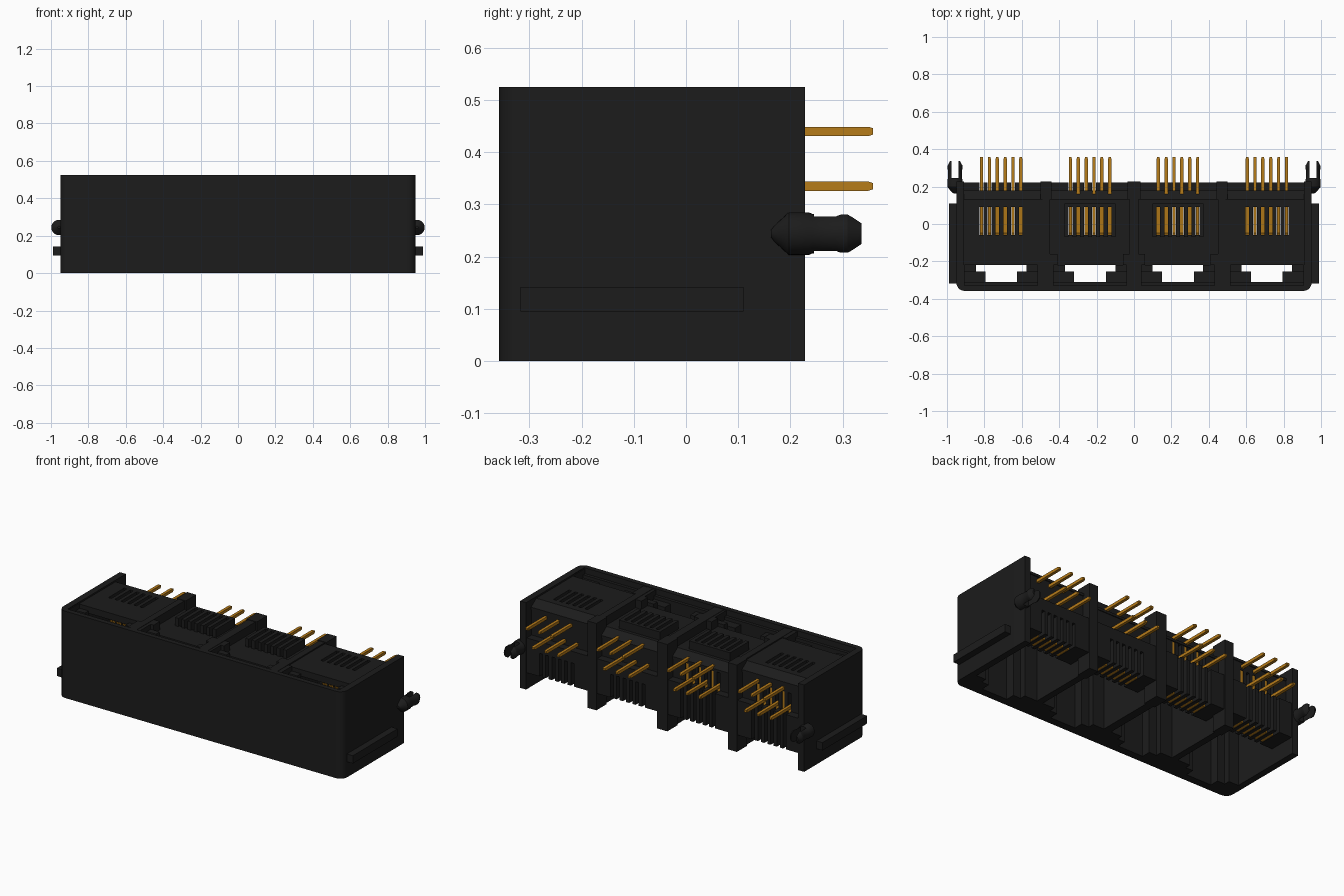
import bpy, bmesh, math
from mathutils import Vector, Matrix

if "Cube" in bpy.data.objects:
    bpy.data.objects.remove(bpy.data.objects["Cube"], do_unlink=True)


def material(name, rgb, rough):
    m = bpy.data.materials.new(name)
    m.use_nodes = True
    m.diffuse_color = (*rgb, 1)
    b = m.node_tree.nodes["Principled BSDF"]
    b.inputs["Base Color"].default_value = (*rgb, 1)
    b.inputs["Roughness"].default_value = rough
    return m


BLACK = material("black plastic", (0.0116, 0.0116, 0.0116), 0.6)
GOLD = material("gold contact", (0.47, 0.2, 0.01), 0.5)


def finish(name, bm, mat):
    bmesh.ops.recalc_face_normals(bm, faces=bm.faces)
    me = bpy.data.meshes.new(name)
    bm.to_mesh(me)
    bm.free()
    me.materials.append(mat)
    ob = bpy.data.objects.new(name, me)
    bpy.context.collection.objects.link(ob)
    return ob


def box(bm, x0, x1, y0, y1, z0, z1):
    m = Matrix.Translation(((x0 + x1) / 2, (y0 + y1) / 2, (z0 + z1) / 2))
    m = m @ Matrix.Diagonal((x1 - x0, y1 - y0, z1 - z0, 1))
    bmesh.ops.create_cube(bm, size=1, matrix=m)


def prism(bm, pts, axis, a, b):
    """Extrude a closed outline along x (points are y,z) or z (points are x,y)."""
    def put(p, t):
        return (t, p[0], p[1]) if axis == "x" else (p[0], p[1], t)
    f = bm.faces.new([bm.verts.new(put(p, a)) for p in pts])
    ext = bmesh.ops.extrude_face_region(bm, geom=[f])
    d = Vector((b - a, 0, 0)) if axis == "x" else Vector((0, 0, b - a))
    bmesh.ops.translate(bm, vec=d, verts=[v for v in ext["geom"] if isinstance(v, bmesh.types.BMVert)])


W, YF, YB, H = 0.95, -0.358, 0.228, 0.525
PITCH, SLOT = 0.042, 0.010
PORTS = (-0.71, -0.235, 0.235, 0.71)
PINS = [(i - 2.5) * PITCH for i in range(6)]


def comb(bm, cx, y0, y1, z0, z1):
    """Teeth that leave six slots between them."""
    for i in range(7):
        c = cx + (i - 3) * PITCH
        h = PITCH / 2 - SLOT
        box(bm, c - h, c + h, y0, y1, z0, z1)


# Outer shell: front wall and two ends, rounded front corners
R = 0.045
arc = [(W - R + R * math.sin(t), YF + R - R * math.cos(t))
       for t in [k * math.pi / 10 for k in range(6)]]
right = arc + [(W, YB), (W - 0.04, YB), (W - 0.04, YF + 0.03)]
outline = right + [(-x, y) for x, y in reversed(right)]
bm = bmesh.new()
prism(bm, outline, "z", 0, H)
finish("outer_shell", bm, BLACK)

# Walls between the ports, with wider rear posts
bm = bmesh.new()
for x, h in ((-0.47, 0.02), (0, 0.025), (0.47, 0.02)):
    box(bm, x - h, x + h, YF + 0.02, 0.2, 0, H - 0.003)
    box(bm, x - h - 0.01, x + h + 0.01, 0.13, YB, 0, H)
finish("port_dividers", bm, BLACK)

# Everything that repeats for each port
for n, cx in enumerate(PORTS):
    inner = abs(cx) < 0.5
    tag = f"port_{n + 1}"
    top = 0.47 if inner else 0.515
    low = top - 0.04
    xa, xb = cx - 0.225, cx + 0.225
    s = 3 * PITCH + PITCH / 2 - SLOT       # half width of the comb

    # Slotted top panel with a sloping rear ledge
    bm = bmesh.new()
    box(bm, xa, xb, -0.22, -0.06, low, top)
    box(bm, xa, xb, 0.09, 0.13, low, top)
    box(bm, xa, cx - s, -0.06, 0.09, low, top)
    box(bm, cx + s, xb, -0.06, 0.09, low, top)
    comb(bm, cx, -0.06, 0.09, low, top)
    prism(bm, [(0.13, top), (0.18, top - 0.035), (0.18, low - 0.01), (0.13, low - 0.01)], "x", xa, xb)
    if inner:                                # raised ribs and side rails
        comb(bm, cx, -0.07, 0.10, top, H - 0.005)
        box(bm, xa, xa + 0.05, -0.22, -0.16, top, H - 0.005)
        box(bm, xb - 0.05, xb, -0.22, -0.16, top, H - 0.005)
        box(bm, cx - s, cx + s, 0.09, 0.11, top, H - 0.005)
    finish(tag + "_top_panel", bm, BLACK)

    # Stepped latch opening at the front
    bm = bmesh.new()
    for sx in (-1, 1):
        for a, b, y0, y1, z0, z1 in (
                (0.135, 0.225, -0.255, -0.22, 0, 0.49),
                (0.085, 0.225, -0.31, -0.255, 0, 0.47),
                (0.195, 0.225, -0.33, -0.22, 0.30, H - 0.005)):
            x0, x1 = sorted((cx + sx * a, cx + sx * b))
            box(bm, x0, x1, y0, y1, z0, z1)
    box(bm, xa, xb, -0.335, -0.31, 0, 0.49)
    finish(tag + "_latch_guides", bm, BLACK)

    # Slotted rear wall with a lower ledge, taller slots on the two right ports
    bm = bmesh.new()
    for x0, x1 in ((xa, cx - s), (cx + s, xb)):
        box(bm, x0, x1, 0.06, 0.222, 0.10, 0.31)
        box(bm, x0, x1, 0.10, 0.175, 0.31, low)
    comb(bm, cx, 0.06, 0.222, 0.10, 0.24)
    if cx < 0:
        comb(bm, cx, 0.10, 0.222, 0.24, 0.31)
        comb(bm, cx, 0.10, 0.175, 0.31, 0.42)
        box(bm, cx - s, cx + s, 0.10, 0.175, 0.42, low)
    else:
        box(bm, cx - s, cx + s, 0.10, 0.222, 0.24, 0.31)
        box(bm, cx - s, cx + s, 0.10, 0.175, 0.31, low)
    finish(tag + "_rear_wall", bm, BLACK)

    # Bent contacts: tail, leg and sloping spring
    bm = bmesh.new()
    t = 0.0088
    for i, dx in enumerate(PINS):
        x, z = cx + dx, (0.335, 0.44)[i % 2]
        box(bm, x - t, x + t, 0.155, 0.35, z - t, z + t)
        prism(bm, [(0.35, z - t), (0.358, z - t * 0.7), (0.358, z + t * 0.7), (0.35, z + t)],
              "x", x - t * 0.8, x + t * 0.8)
        box(bm, x - t, x + t, 0.155, 0.171, 0.105, z)
        prism(bm, [(0.171, 0.102), (0.171, 0.118), (0.092, 0.118), (-0.048, 0.41),
                   (-0.062, 0.403), (0.082, 0.102)], "x", x - t, x + t)
    finish(tag + "_contacts", bm, GOLD)

for side, sx in (("left", 1), ("right", -1)):
    # Side rail
    bm = bmesh.new()
    x0, x1 = sorted((sx * 0.94, sx * 0.99))
    box(bm, x0, x1, -0.317, 0.11, 0.095, 0.142)
    finish(side + "_side_rail", bm, BLACK)

    # Split snap peg: turned profile with a slot cut through the tip
    bm = bmesh.new()
    prof = [(0.163, 0.007), (0.170, 0.016), (0.197, 0.041), (0.235, 0.041), (0.242, 0.038),
            (0.288, 0.038), (0.297, 0.041), (0.31, 0.041), (0.336, 0.027)]
    rings = []
    for y, r in prof:
        rings.append([bm.verts.new((sx * 0.957 + r * math.cos(a), y, 0.244 + r * math.sin(a)))
                      for a in [k * math.tau / 24 for k in range(24)]])
    for p, q in zip(rings, rings[1:]):
        for k in range(24):
            bm.faces.new((p[k], p[(k + 1) % 24], q[(k + 1) % 24], q[k]))
    bm.faces.new(rings[0])
    bm.faces.new(rings[-1])
    peg = finish(side + "_snap_peg", bm, BLACK)

    bm = bmesh.new()
    box(bm, sx * 0.957 - 0.018, sx * 0.957 + 0.018, 0.245, 0.4, 0.15, 0.35)
    cutter = finish("peg_cutter", bm, BLACK)
    cutter.hide_render = True
    mod = peg.modifiers.new("slot", "BOOLEAN")
    mod.operation, mod.solver, mod.object = "DIFFERENCE", "EXACT", cutter
    bpy.context.view_layer.objects.active = peg
    bpy.ops.object.modifier_apply(modifier=mod.name)
    bpy.data.objects.remove(cutter, do_unlink=True)

# Smooth the rounded parts, keeping hard edges
bpy.ops.object.select_all(action="DESELECT")
for ob in bpy.data.objects:
    if ob.name == "outer_shell" or ob.name.endswith("_snap_peg"):
        ob.select_set(True)
        bpy.context.view_layer.objects.active = ob
bpy.ops.object.shade_smooth_by_angle(angle=math.radians(25))
